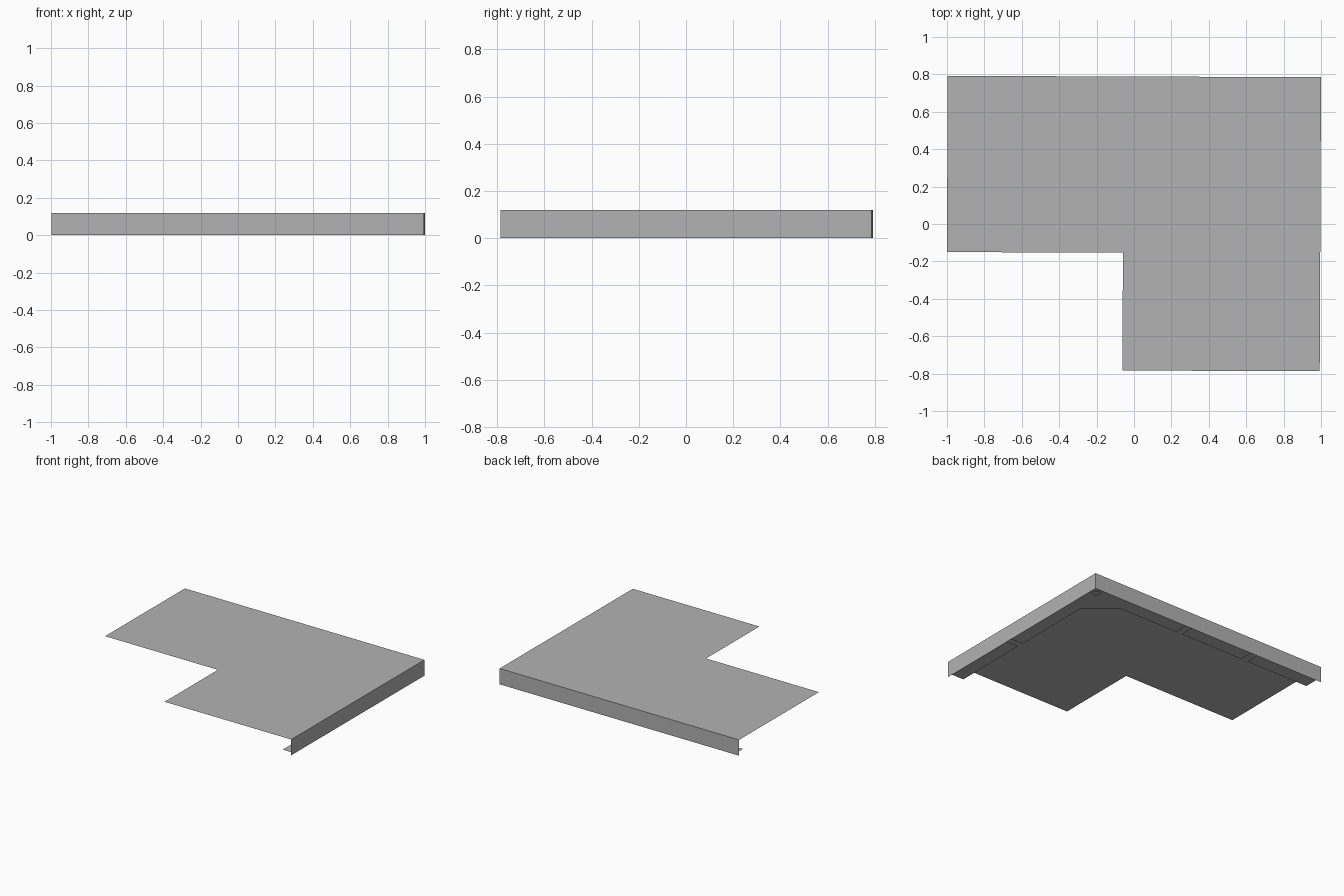
import bpy, bmesh, math
from mathutils import Vector

if "Cube" in bpy.data.objects:
    bpy.data.objects.remove(bpy.data.objects["Cube"])

H = 0.119          # overall height
CORNER = Vector((1.0, 0.785))
ALONG = Vector((-1.0, 0.0035))    # direction of the back edge
DOWN = Vector((-0.0045, -1.0))    # direction of the right edge

grey = bpy.data.materials.new("plain_grey")
grey.diffuse_color = (0.448, 0.448, 0.448, 1)
grey.use_nodes = True
grey.node_tree.nodes["Principled BSDF"].inputs["Base Color"].default_value = grey.diffuse_color


def place(a, b, z):
    """Distances a along the back edge and b along the right edge."""
    p = CORNER + ALONG * a + DOWN * b
    return (p.x, p.y, z)


def finish(name, bm):
    me = bpy.data.meshes.new(name)
    bm.to_mesh(me)
    bm.free()
    me.materials.append(grey)
    ob = bpy.data.objects.new(name, me)
    bpy.context.collection.objects.link(ob)
    return ob


def sheet(name, loops, z, up):
    """Flat plate; any loop after the first is a hole."""
    bm = bmesh.new()
    edges = []
    for loop in loops:
        vs = [bm.verts.new(place(a, b, z)) for a, b in loop]
        edges += [bm.edges.new((vs[i], vs[(i + 1) % len(vs)])) for i in range(len(vs))]
    bmesh.ops.triangle_fill(bm, edges=edges, use_beauty=True)
    bm.normal_update()
    for f in bm.faces:
        if (f.normal.z > 0) != up:
            f.normal_flip()
    bmesh.ops.dissolve_limit(bm, angle_limit=0.01, verts=bm.verts, edges=bm.edges)
    finish(name, bm)


def rect(a0, a1, b0, b1):
    return [(a0, b0), (a1, b0), (a1, b1), (a0, b1)]


# L-shaped roof deck
sheet("roof_deck", [[(0, 0), (1.996, 0), (1.996, 0.942), (1.055, 0.942),
                     (1.055, 1.572), (0, 1.572)]], H, True)

# outer fascia along the back and right edges
bm = bmesh.new()
path = [(1.996, 0), (0, 0), (0, 1.572)]
low = [bm.verts.new(place(a, b, 0)) for a, b in path]
top = [bm.verts.new(place(a, b, H)) for a, b in path]
for i in range(2):
    bm.faces.new((low[i + 1], low[i], top[i], top[i + 1]))
finish("fascia", bm)

# corner soffit with angled inner corner and a small round hole
hole = [(0.045 + 0.027 * math.cos(t * math.pi / 4 + math.pi / 8),
         0.048 + 0.027 * math.sin(t * math.pi / 4 + math.pi / 8)) for t in range(8)]
sheet("corner_soffit", [[(0, 0), (0.80, 0), (0.80, 0.104), (0.30, 0.104),
                         (0.10, 0.287), (0.10, 0.90), (0, 0.90)], hole], 0, False)

# straight soffit panels, separated by narrow gaps
sheet("right_soffit", [rect(0, 0.10, 0.945, 1.53)], 0, False)
sheet("back_soffit_inner", [rect(0.85, 1.38, 0, 0.104)], 0, False)
sheet("back_soffit_outer", [rect(1.43, 1.955, 0, 0.104)], 0, False)
